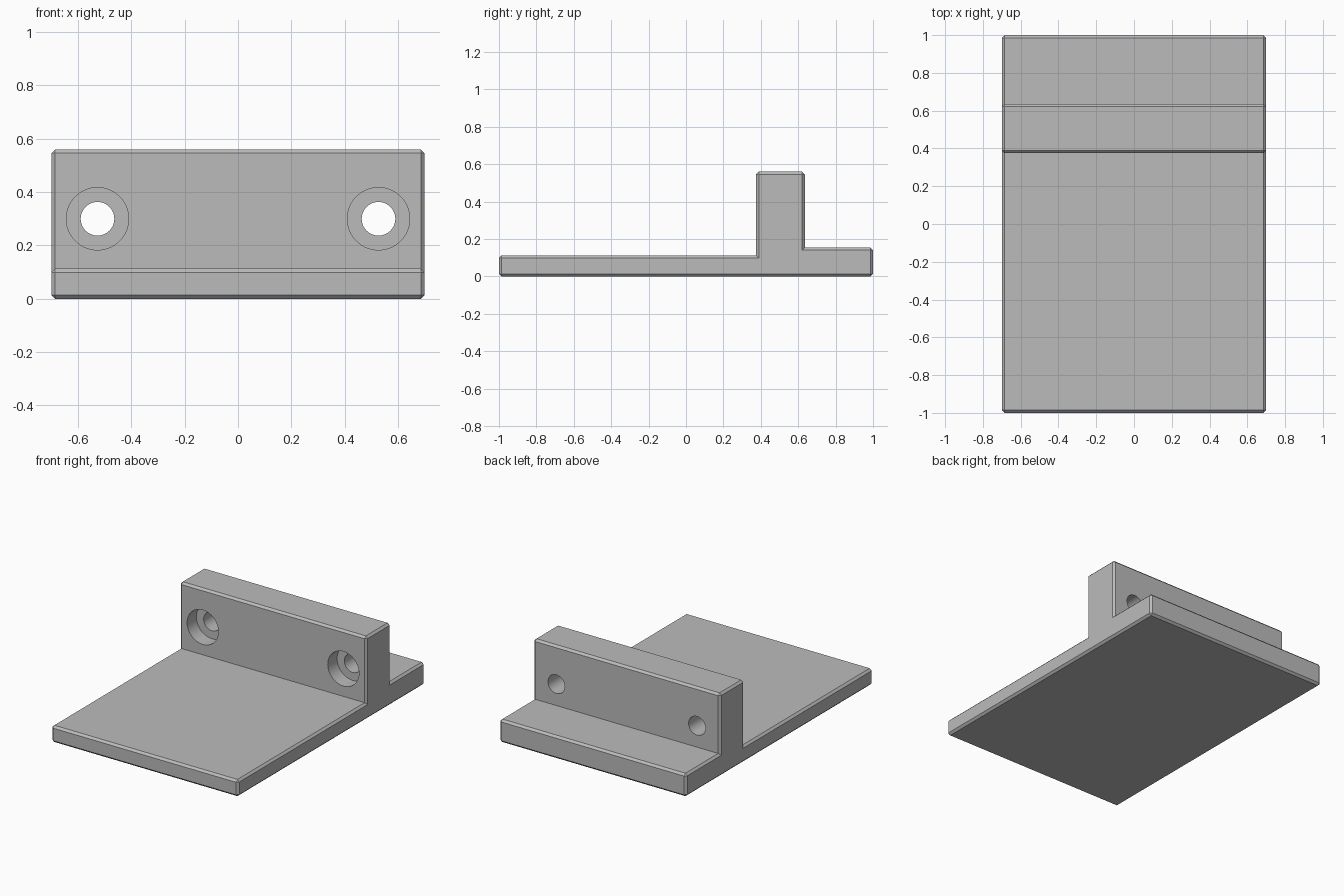
import bpy, bmesh, math

if "Cube" in bpy.data.objects:
    bpy.data.objects.remove(bpy.data.objects["Cube"], do_unlink=True)

HALF_WIDTH = 0.70
CHAMFER = 0.014
WALL_FRONT, WALL_BACK = 0.375, 0.635

# Single grey material
grey = bpy.data.materials.new("grey")
grey.use_nodes = True
grey.diffuse_color = (0.5, 0.5, 0.5, 1)
grey.node_tree.nodes["Principled BSDF"].inputs["Base Color"].default_value = (0.5, 0.5, 0.5, 1)

# Bracket body: side profile (y, z) extruded across the width
profile = [(-1, 0), (1, 0), (1, 0.155), (WALL_BACK, 0.155), (WALL_BACK, 0.56),
           (WALL_FRONT, 0.56), (WALL_FRONT, 0.113), (-1, 0.113)]
bm = bmesh.new()
side = bm.faces.new([bm.verts.new((-HALF_WIDTH, y, z)) for y, z in profile])
ext = bmesh.ops.extrude_face_region(bm, geom=[side])
moved = [v for v in ext["geom"] if isinstance(v, bmesh.types.BMVert)]
bmesh.ops.translate(bm, verts=moved, vec=(2 * HALF_WIDTH, 0, 0))
bmesh.ops.recalc_face_normals(bm, faces=bm.faces)

# Chamfer every outward edge, leaving the inner corners sharp
outward = [e for e in bm.edges if e.is_convex]
bmesh.ops.bevel(bm, geom=outward, offset=CHAMFER, segments=1, affect='EDGES', profile=0.5)
mesh = bpy.data.meshes.new("bracket")
bm.to_mesh(mesh)
bm.free()
bracket = bpy.data.objects.new("bracket", mesh)
bpy.context.collection.objects.link(bracket)
mesh.materials.append(grey)


def drill(x, radius, y_start, y_end):
    """Cut a round hole along y through the upright wall."""
    bpy.ops.mesh.primitive_cylinder_add(
        vertices=64, radius=radius, depth=y_end - y_start,
        location=(x, (y_start + y_end) / 2, 0.30), rotation=(math.pi / 2, 0, 0))
    cutter = bpy.context.object
    cutter.name = "hole_cutter"
    cutter.hide_render = True
    cutter.data.materials.append(grey)
    mod = bracket.modifiers.new("hole", 'BOOLEAN')
    mod.operation = 'DIFFERENCE'
    mod.solver = 'EXACT'
    mod.object = cutter
    bpy.context.view_layer.objects.active = bracket
    bpy.ops.object.modifier_apply(modifier=mod.name)
    bpy.data.objects.remove(cutter, do_unlink=True)


# Two counterbored screw holes
for x in (-0.527, 0.527):
    drill(x, 0.117, WALL_FRONT - 0.1, WALL_FRONT + 0.1)
    drill(x, 0.063, WALL_FRONT - 0.1, WALL_BACK + 0.1)

bpy.ops.object.select_all(action='DESELECT')
bracket.select_set(True)
bpy.context.view_layer.objects.active = bracket
bpy.ops.object.shade_smooth_by_angle(angle=math.radians(30))
